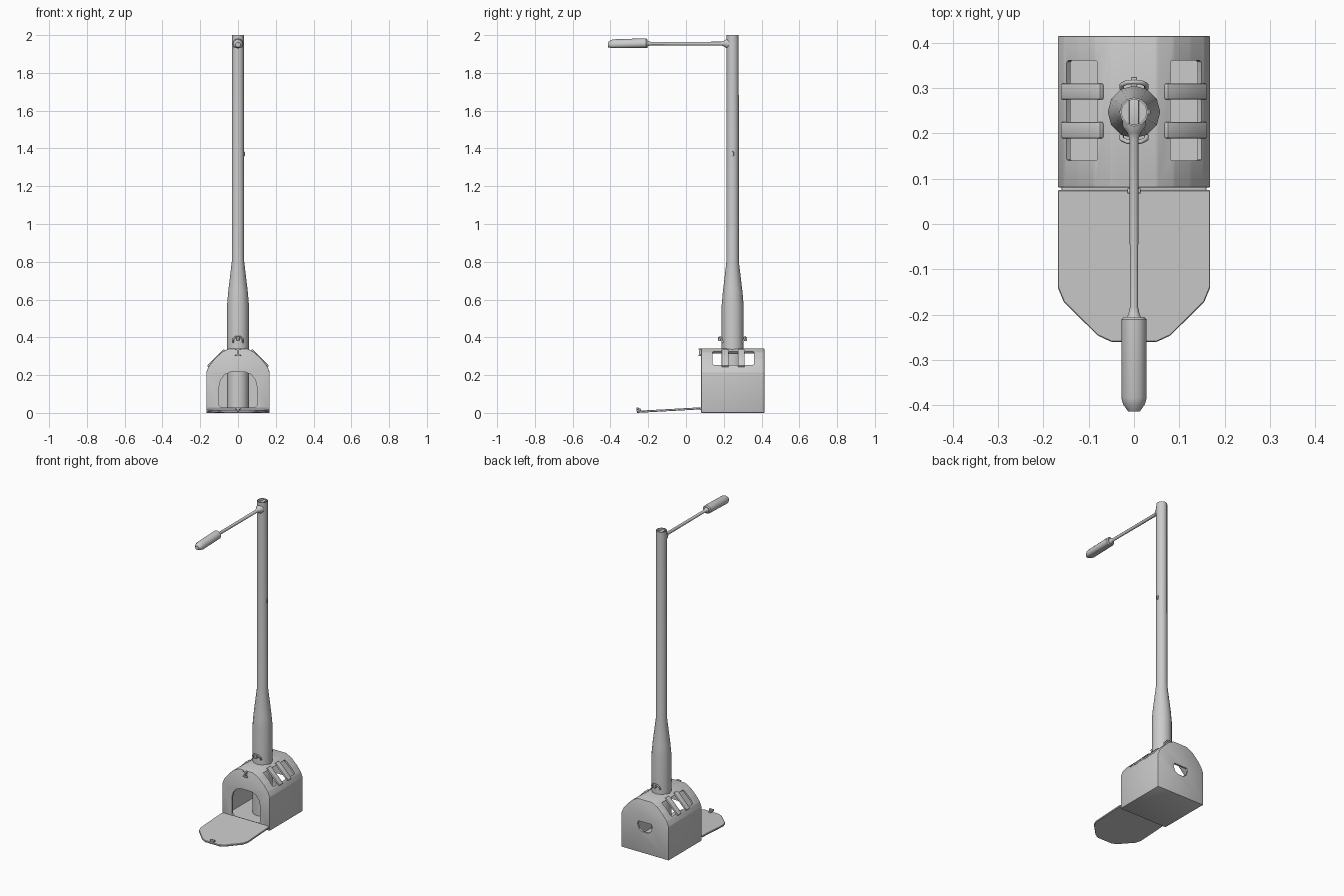
import bpy, bmesh, math
from mathutils import Vector, Matrix

if "Cube" in bpy.data.objects:
    bpy.data.objects.remove(bpy.data.objects["Cube"])

PY = 0.247  # pole centre in y


def finish(ob, angle=35):
    bpy.ops.object.select_all(action='DESELECT')
    ob.select_set(True)
    bpy.context.view_layer.objects.active = ob
    bpy.ops.object.shade_smooth_by_angle(angle=math.radians(angle))
    return ob


def from_bm(name, bm):
    bmesh.ops.recalc_face_normals(bm, faces=bm.faces[:])
    me = bpy.data.meshes.new(name)
    bm.to_mesh(me)
    bm.free()
    ob = bpy.data.objects.new(name, me)
    bpy.context.collection.objects.link(ob)
    return ob


def prism(name, outline, y0, y1, bevel=0.0):
    """Extrude an x/z outline from y0 to y1."""
    bm = bmesh.new()
    f = bm.faces.new([bm.verts.new((x, y0, z)) for x, z in outline])
    r = bmesh.ops.extrude_face_region(bm, geom=[f])
    vs = [g for g in r['geom'] if isinstance(g, bmesh.types.BMVert)]
    bmesh.ops.translate(bm, verts=vs, vec=(0, y1 - y0, 0))
    if bevel:
        bmesh.ops.bevel(bm, geom=bm.edges[:], offset=bevel, segments=2,
                        profile=0.5, affect='EDGES')
    return from_bm(name, bm)


def mirrored(half):
    return half + [(-x, z) for x, z in reversed(half)]


def box(name, loc, size, rot=(0, 0, 0), bevel=0.003):
    bm = bmesh.new()
    bmesh.ops.create_cube(bm, size=1)
    bmesh.ops.scale(bm, verts=bm.verts, vec=size)
    bmesh.ops.bevel(bm, geom=bm.edges[:], offset=bevel, segments=2, profile=0.5, affect='EDGES')
    ob = from_bm(name, bm)
    ob.location, ob.rotation_euler = loc, rot
    return finish(ob)


def lathe(name, profile, sides, matrix):
    """Rings of (radius, height) joined around local z."""
    bm = bmesh.new()
    rings = []
    for r, h in profile:
        rings.append([bm.verts.new(matrix @ Vector((r * math.cos(a), r * math.sin(a), h)))
                      for a in (2 * math.pi * i / sides for i in range(sides))])
    for a, b in zip(rings, rings[1:]):
        for i in range(sides):
            j = (i + 1) % sides
            bm.faces.new((a[i], a[j], b[j], b[i]))
    bm.faces.new(rings[0])
    bm.faces.new(rings[-1])
    return finish(from_bm(name, bm))


def wire(name, pts, radius):
    cu = bpy.data.curves.new(name, 'CURVE')
    cu.dimensions, cu.bevel_depth, cu.bevel_resolution = '3D', radius, 1
    cu.use_fill_caps = True
    sp = cu.splines.new('POLY')
    sp.points.add(len(pts) - 1)
    for p, co in zip(sp.points, pts):
        p.co = (*co, 1)
    ob = bpy.data.objects.new(name, cu)
    bpy.context.collection.objects.link(ob)
    return ob


def cut(ob, cutter):
    m = ob.modifiers.new('cut', 'BOOLEAN')
    m.operation, m.object, m.solver = 'DIFFERENCE', cutter, 'EXACT'
    bpy.context.view_layer.objects.active = ob
    ob.select_set(True)
    bpy.ops.object.modifier_apply(modifier=m.name)
    bpy.data.objects.remove(cutter)


# Hollow base housing with arched roof
shell = mirrored([(0.168, 0.0), (0.168, 0.215), (0.155, 0.247), (0.125, 0.285),
                  (0.088, 0.32), (0.05, 0.34)])
inner = mirrored([(0.156, 0.012), (0.156, 0.212), (0.145, 0.24), (0.117, 0.276),
                  (0.082, 0.309), (0.047, 0.328)])
housing = prism('base_housing', shell, 0.08, 0.415, 0.004)
cut(housing, prism('cavity', inner, 0.092, 0.403))
# Front doorway and small rear cable hole
cut(housing, prism('doorway', mirrored([(0.085, 0.025), (0.1, 0.04), (0.1, 0.14), (0.092, 0.175),
                                        (0.07, 0.203), (0.04, 0.216)]), 0.05, 0.1))
cut(housing, prism('cable_hole', mirrored([(0.02, 0.135), (0.042, 0.15), (0.052, 0.178),
                                           (0.046, 0.198)]), 0.39, 0.45))
# Roof windows
for s in (-1, 1):
    w = box('window', (s * 0.112, 0.25, 0.287), (0.098, 0.22, 0.09),
            (0, s * math.radians(45), 0), 0.006)
    bpy.context.view_layer.update()
    cut(housing, w)
finish(housing)

# Straps across the windows
for s, side in ((-1, 'left'), (1, 'right')):
    for i, y in enumerate((0.207, 0.292)):
        box(f'window_strap_{side}_{i + 1}', (s * 0.114, y, 0.289), (0.125, 0.036, 0.014),
            (0, s * math.radians(45), 0), 0.004)

# Pole with wide foot, taper and recessed top
lathe('pole', [(0.058, 0.005), (0.058, 0.57), (0.052, 0.64), (0.033, 0.8), (0.032, 2.0),
               (0.028, 2.0), (0.028, 1.985)], 12, Matrix.Translation((0, PY, 0)))
box('pole_top_bar', (0, PY, 1.988), (0.022, 0.056, 0.012), bevel=0.002)
box('pole_stud', (0.032, PY, 1.37), (0.008, 0.012, 0.025), bevel=0.002)

# Lamp arm and lamp head, lathed along -y
along = Matrix.Translation((0, PY, 1.955)) @ Matrix.Rotation(math.radians(90), 4, 'X')
lathe('lamp_arm', [(0.026, 0.02), (0.025, 0.032), (0.015, 0.045), (0.01, 0.06),
                   (0.009, 0.43), (0.013, 0.448), (0.02, 0.457)], 12, along)
head = lathe('lamp_head', [(0.022, 0.452), (0.028, 0.458), (0.028, 0.63), (0.024, 0.645),
                           (0.013, 0.66)], 12, along)
for v in head.data.vertices:  # droop the nose and flatten the underside
    t = max(0.0, (-0.21 - v.co.y) / 0.2)
    v.co.z = max(v.co.z - 0.006 * t, 1.933)

# Fold-down door, same outline as the housing front
bm = bmesh.new()
door_outline = mirrored([(0.168, 0.075), (0.168, -0.14), (0.155, -0.172), (0.08, -0.246),
                         (0.05, -0.26)])
f = bm.faces.new([bm.verts.new((x, y, 0)) for x, y in door_outline])
r = bmesh.ops.extrude_face_region(bm, geom=[f])
bmesh.ops.translate(bm, verts=[g for g in r['geom'] if isinstance(g, bmesh.types.BMVert)],
                    vec=(0, 0, 0.011))
bmesh.ops.bevel(bm, geom=bm.edges[:], offset=0.002, segments=1, affect='EDGES')
for v in bm.verts:
    v.co.z += (v.co.y + 0.26) * 0.055
finish(from_bm('fold_down_door', bm))
box('door_hinge', (0, 0.079, 0.022), (0.32, 0.012, 0.014))

# Latches on housing front and door tip
box('housing_latch_plate', (0, 0.076, 0.322), (0.012, 0.014, 0.04))
for z in (0.305, 0.337):
    box('housing_latch_lug', (0, 0.073, z), (0.03, 0.012, 0.009))
box('door_latch_plate', (0, -0.25, 0.015), (0.014, 0.026, 0.014))
box('door_latch_lug', (0, -0.256, 0.024), (0.032, 0.012, 0.011))

# Padlock loops on pole front and back
for d, side in ((-1, 'front'), (1, 'back')):
    loop = [(-0.027, PY + d * 0.05, 0.372), (-0.027, PY + d * 0.06, 0.388),
            (-0.014, PY + d * 0.066, 0.402), (0.014, PY + d * 0.066, 0.402),
            (0.027, PY + d * 0.06, 0.388), (0.027, PY + d * 0.05, 0.372)]
    wire(f'pole_loop_{side}', loop, 0.005)
    box(f'pole_peg_{side}', (0, PY + d * 0.064, 0.392), (0.014, 0.026, 0.022))
